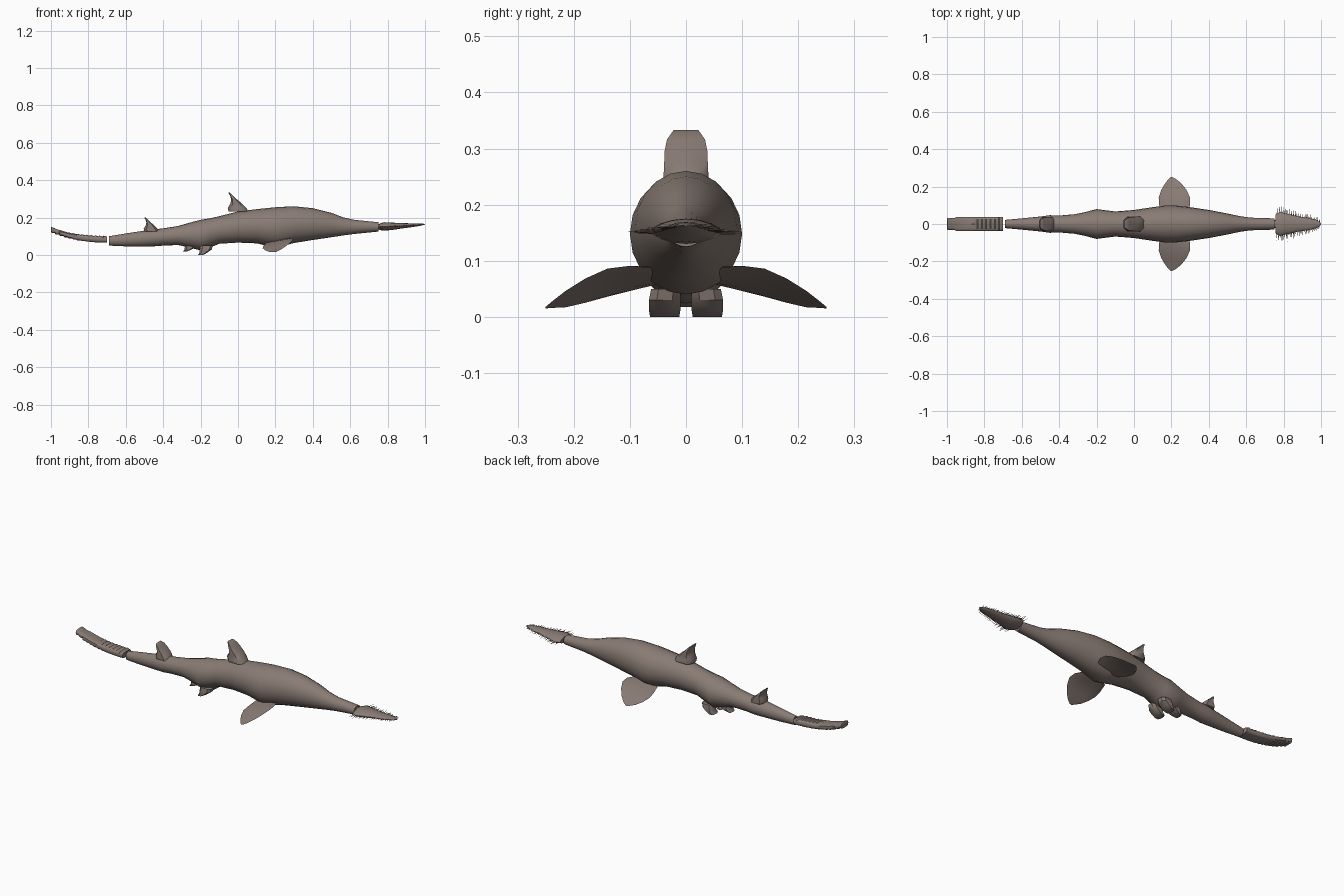
import bpy, bmesh, math, random
from mathutils import Vector

random.seed(4)
cube = bpy.data.objects.get("Cube")
if cube:
    bpy.data.objects.remove(cube, do_unlink=True)

# Single skin colour
skin = bpy.data.materials.new("brown grey skin")
skin.use_nodes = True
colour = (0.25, 0.2, 0.175, 1)
skin.diffuse_color = colour
bsdf = skin.node_tree.nodes["Principled BSDF"]
bsdf.inputs["Base Color"].default_value = colour
bsdf.inputs["Roughness"].default_value = 0.8


def finish(name, bm, angle=40):
    bmesh.ops.recalc_face_normals(bm, faces=bm.faces[:])
    mesh = bpy.data.meshes.new(name)
    bm.to_mesh(mesh)
    bm.free()
    mesh.materials.append(skin)
    obj = bpy.data.objects.new(name, mesh)
    bpy.context.collection.objects.link(obj)
    bpy.ops.object.select_all(action='DESELECT')
    obj.select_set(True)
    bpy.context.view_layer.objects.active = obj
    bpy.ops.object.shade_smooth_by_angle(angle=math.radians(angle))
    return obj


def loft(name, rings, angle=40):
    """Skin a list of equal point rings and cap both ends."""
    bm = bmesh.new()
    loops = [[bm.verts.new(p) for p in ring] for ring in rings]
    n = len(loops[0])
    for a, b in zip(loops, loops[1:]):
        for i in range(n):
            j = (i + 1) % n
            bm.faces.new((a[i], a[j], b[j], b[i]))
    bm.faces.new(loops[0])
    bm.faces.new(loops[-1])
    return finish(name, bm, angle)


def spow(v, p):
    return math.copysign(abs(v) ** p, v)


def oval(x, top, bottom, half, sides=20, py=1.0, pz=1.0):
    """Cross-section of the body at x."""
    mid, tall = (top + bottom) / 2, (top - bottom) / 2
    ring = []
    for i in range(sides):
        t = math.tau * i / sides
        ring.append((x, half * spow(math.cos(t), py), mid + tall * spow(math.sin(t), pz)))
    return ring


def slab(front, back, z, half, y=0.0):
    """Flat octagonal cross-section of an upright fin."""
    mid, deep = (front + back) / 2, (front - back) / 2
    corners = ((1, .5), (.6, 1), (-.6, 1), (-1, .5), (-1, -.5), (-.6, -1), (.6, -1), (1, -.5))
    return [(mid + deep * u, y + half * v, z) for u, v in corners]


# Body: x, top, bottom, half width
body = [
    (-.69, .1, .05, .022), (-.6, .115, .046, .03), (-.5, .13, .045, .04),
    (-.45, .137, .046, .047), (-.4, .142, .05, .045), (-.32, .155, .053, .052),
    (-.26, .172, .04, .064), (-.2, .188, .024, .08), (-.15, .196, .04, .073),
    (-.1, .207, .06, .067), (0, .232, .066, .075), (.1, .245, .062, .09),
    (.16, .251, .048, .098), (.21, .256, .04, .1), (.3, .26, .064, .09),
    (.4, .25, .08, .075), (.5, .225, .095, .056), (.56, .202, .104, .043),
    (.62, .188, .112, .034), (.75, .175, .125, .03)]
loft("body", [oval(*s) for s in body], 60)

# Head: flattened snout with sharp side edges
head = [
    (.757, .168, .133, .05), (.78, .175, .13, .064), (.82, .173, .133, .054),
    (.88, .17, .142, .04), (.94, .169, .15, .032), (.98, .168, .157, .02),
    (1, .166, .162, .004)]
loft("snout", [oval(*s, sides=16, pz=1.4) for s in head])
loft("snout_joint", [oval(x, .165, .135, .022, sides=12) for x in (.745, .765)])

# Snout bristles along both edges
bm = bmesh.new()
count = 24
for side in (-1, 1):
    for i in range(count):
        f = i / (count - 1)
        x = .765 + .225 * f
        a, b = next((a, b) for a, b in zip(head, head[1:]) if x <= b[0])
        k = (x - a[0]) / (b[0] - a[0])
        edge = (a[3] + (b[3] - a[3]) * k) * .85
        z = .15 + .013 * f
        length = (.055 - .035 * f) * random.uniform(.75, 1)
        tip = bm.verts.new((min(x + random.uniform(-.006, .008), .995),
                            side * (edge + length), z + random.uniform(-.003, .003)))
        base = [bm.verts.new(Vector((x, side * edge, z)) + Vector(d) * .003)
                for d in ((1, 0, 0), (0, 0, 1), (-1, 0, 0), (0, 0, -1))]
        bm.faces.new(base)
        for j in range(4):
            bm.faces.new((base[j], base[(j + 1) % 4], tip))
finish("snout_bristles", bm)

# Tail paddle: thick slab sweeping upward, with scalloped ridges
rings = []
steps = 12
for i in range(steps + 1):
    f = i / steps
    x = -.7 - .28 * f
    top = .097 + .012 * f + .034 * f ** 3
    bottom = .066 + .052 * f ** 2.2
    half = .038 if f < .9 else .032
    # each ridge rises gently and then steps down
    for dx, lift in ((0, 0), (-.018, .006)):
        rings.append(oval(x + dx, top + lift, bottom, half, 16, .5, .6))
rings.append(oval(-1, .147, .134, .022, 16, .5, .6))
loft("tail_paddle", rings)


# Dorsal fins: swept back, concave trailing edge
def dorsal(name, x, z, scale, half):
    rows = ((.055, -.05, 0, 1), (.045, -.055, .02, 1), (.02, -.04, .045, .97),
            (-.005, -.036, .065, .95), (-.025, -.042, .085, .85), (-.044, -.052, .102, .55))
    loft(name, [slab(x + a * scale, x + b * scale, z + h * scale, half * w)
                for a, b, h, w in rows], 50)


dorsal("front_dorsal_fin", 0, .231, 1, .04)
dorsal("rear_dorsal_fin", -.463, .125, .75, .038)

# Pectoral fins: y, front x, back x, front z, back z
pectoral = [
    (.05, .28, .145, .087, .06), (.1, .3, .135, .091, .046), (.14, .3, .132, .086, .036),
    (.18, .282, .145, .068, .025), (.215, .255, .165, .046, .017),
    (.238, .228, .183, .028, .016), (.25, .207, .195, .018, .015)]
for side, label in ((1, "left"), (-1, "right")):
    rings = []
    for y, xf, xb, zf, zb in pectoral:
        ring = []
        for i in range(12):
            t = math.tau * i / 12
            k = (1 + math.cos(t)) / 2
            thick = .007 * math.sin(t) * (.26 - y) / .2
            ring.append((xb + (xf - xb) * k, side * y, zb + (zf - zb) * k + thick))
        rings.append(ring)
    loft(label + "_pectoral_fin", rings, 50)
    # Pelvic fins
    loft(label + "_pelvic_fin", [
        slab(-.135, -.2, .05, .026, side * .036), slab(-.14, -.205, .03, .028, side * .038),
        slab(-.165, -.205, .012, .028, side * .038), slab(-.185, -.215, 0, .026, side * .038)])

# Anal fin: small swept slab behind the pelvic pair
loft("anal_fin", [slab(-.225, -.275, .055, .028), slab(-.23, -.285, .04, .03),
                  slab(-.25, -.285, .028, .028), slab(-.275, -.295, .018, .02)])
